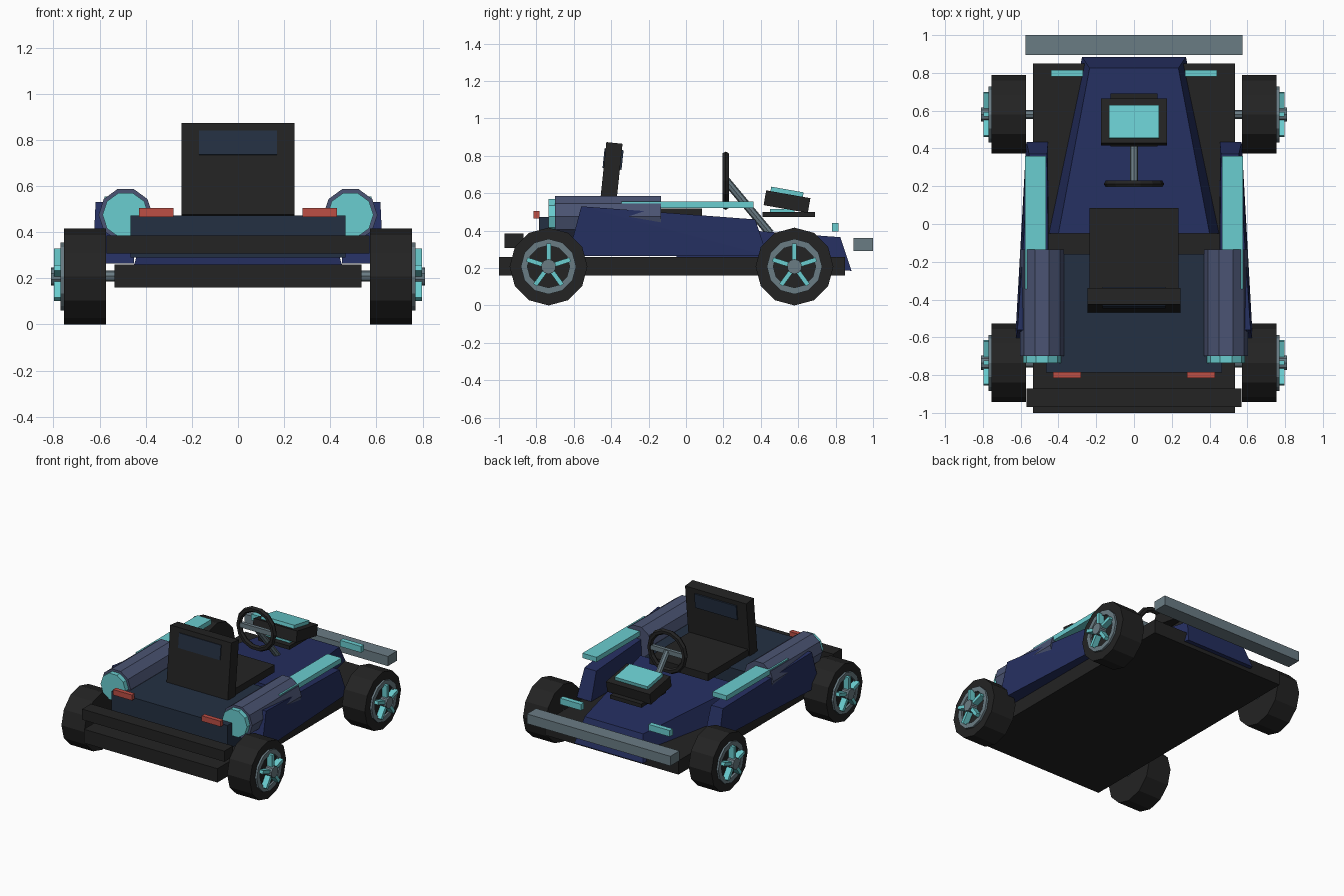
import bpy, bmesh, math
from mathutils import Vector, Matrix

if "Cube" in bpy.data.objects:
    bpy.data.objects.remove(bpy.data.objects["Cube"])


def material(name, hex_code):
    def lin(c):
        c /= 255
        return c / 12.92 if c <= 0.04045 else ((c + 0.055) / 1.055) ** 2.4
    m = bpy.data.materials.new(name)
    m.diffuse_color = (*[lin(int(hex_code[i:i + 2], 16)) for i in (0, 2, 4)], 1)
    m.use_nodes = True
    m.node_tree.nodes["Principled BSDF"].inputs["Base Color"].default_value = m.diffuse_color
    return m


BLACK = material("black", "232323")
NAVY = material("navy blue", "252F60")
SLATE = material("dark slate", "243042")
STEEL = material("steel blue", "4B5473")
GREY = material("grey", "6A7C84")
CYAN = material("cyan", "6ACDD0")
RED = material("red", "BC4E45")


def finish(name, bm, mat):
    bmesh.ops.recalc_face_normals(bm, faces=bm.faces)
    me = bpy.data.meshes.new(name)
    bm.to_mesh(me)
    bm.free()
    me.materials.append(mat)
    ob = bpy.data.objects.new(name, me)
    bpy.context.collection.objects.link(ob)
    return ob


def box(name, x, y, z, mat, tilt=0):
    """Box from ranges, tilted about x through its centre."""
    bm = bmesh.new()
    c = Vector([(r[0] + r[1]) / 2 for r in (x, y, z)])
    s = [r[1] - r[0] for r in (x, y, z)]
    bmesh.ops.create_cube(bm, size=1, matrix=Matrix.Translation(c)
                          @ Matrix.Rotation(math.radians(tilt), 4, 'X') @ Matrix.Diagonal((*s, 1)))
    return finish(name, bm, mat)


def hull(name, pts, mat):
    """Convex solid around a few corner points."""
    bm = bmesh.new()
    for p in pts:
        bm.verts.new(p)
    bmesh.ops.convex_hull(bm, input=bm.verts)
    bmesh.ops.dissolve_limit(bm, angle_limit=0.01, verts=bm.verts, edges=bm.edges)
    return finish(name, bm, mat)


def rod(name, a, b, r, sides, mat, spin=0):
    """Cylinder from point a to point b."""
    a, b = Vector(a), Vector(b)
    bm = bmesh.new()
    rot = (b - a).to_track_quat('Z', 'Y').to_matrix().to_4x4()
    bmesh.ops.create_cone(bm, cap_ends=True, segments=sides, radius1=r, radius2=r, depth=(b - a).length,
                          matrix=Matrix.Translation((a + b) / 2) @ rot @ Matrix.Rotation(spin, 4, 'Z'))
    return finish(name, bm, mat)


def lathe(name, profile, sides, mat, place):
    """Closed (radius, height) profile turned round z, then placed by a matrix."""
    bm = bmesh.new()
    rings = [[bm.verts.new(place @ Vector((r * math.cos(t), r * math.sin(t), h))) for r, h in profile]
             for t in [2 * math.pi * i / sides for i in range(sides)]]
    n = len(profile)
    for i in range(sides):
        p, q = rings[i], rings[(i + 1) % sides]
        for j in range(n):
            k = (j + 1) % n
            bm.faces.new((p[j], p[k], q[k], q[j]))
    return finish(name, bm, mat)


# Chassis, bumpers and rear deck
box("chassis", (-.535, .535), (-1, .85), (.16, .26), BLACK)
box("rear_bumper", (-.57, .57), (-.97, -.87), (.308, .385), BLACK)
box("front_bumper", (-.575, .575), (.895, 1), (.29, .36), GREY)
box("rear_deck", (-.465, .465), (-.785, -.16), (.29, .472), SLATE)

# Nose wedge
hull("nose", [(s * x, y, z) for s in (-1, 1) for x, y, z in
              ((.275, .885, .185), (.235, .825, .365), (.45, -.05, .26), (.40, -.05, .43))], NAVY)

# Seat
box("seat_base", (-.235, .235), (-.42, .085), (.465, .518), BLACK)
box("seat_back", (-.245, .245), (-.447, -.36), (.47, .87), BLACK, -6)
box("seat_panel", (-.168, .168), (-.441, -.339), (.73, .835), SLATE, -6)

# Steering wheel and column
hub = Vector((0, .212, .667))
ring = [(.14 + .02 * math.cos(a), .02 * math.sin(a)) for a in [math.pi * i / 3 for i in range(6)]]
lathe("steering_wheel", ring, 14, BLACK, Matrix.Translation(hub) @ Matrix.Rotation(math.pi / 2, 4, 'X'))
box("steering_bar", (-.13, .13), (.2, .225), (.65, .684), GREY)
rod("steering_column", (0, .215, .667), (0, .45, .385), .022, 8, GREY)

# Dashboard
box("dash_plate", (-.125, .125), (.41, .69), (.473, .5), BLACK)
box("dash_strip", (-.1, .1), (.45, .58), (.498, .515), CYAN)
box("dash_box", (-.175, .175), (.42, .66), (.515, .595), BLACK, -10)
box("dash_screen", (-.132, .132), (.452, .628), (.594, .62), CYAN, -10)

for s, side in ((-1, "left"), (1, "right")):
    def span(a, b):
        return tuple(sorted((s * a, s * b)))

    # Side pod with strip
    hull(f"{side}_pod", [(s * x, y, z) for x, y, z in (
        (.45, -.63, .265), (.63, -.63, .265), (.45, -.56, .53), (.617, -.56, .53),
        (.455, .435, .265), (.57, .435, .265), (.46, .37, .46), (.555, .37, .46))], NAVY)
    box(f"{side}_pod_strip", span(.465, .578), (-.345, .36), (.52, .555), CYAN)

    # Booster
    rod(f"{side}_booster", (s * .487, -.7, .475), (s * .487, -.135, .475), .117, 10, STEEL, math.pi / 10)
    rod(f"{side}_booster_glow", (s * .487, -.735, .475), (s * .487, -.69, .475), .1, 10, CYAN, math.pi / 10)

    # Lamps
    box(f"{side}_tail_light", span(.28, .43), (-.815, -.783), (.465, .505), RED)
    box(f"{side}_head_light", span(.27, .44), (.78, .815), (.395, .44), CYAN)

    for y, end in ((-.735, "rear"), (.58, "front")):
        tag = f"{end}_{side}"
        # Axle, tyre, rim ring, hub
        rod(f"{tag}_axle", (s * .4, y, .21), (s * .6, y, .21), .024, 8, GREY)
        rod(f"{tag}_tyre", (s * .573, y, .208), (s * .755, y, .208), .208, 12, BLACK)
        place = Matrix.Translation((s * .75, y, .208)) @ Matrix.Rotation(s * math.pi / 2, 4, 'Y')
        lathe(f"{tag}_rim", [(.148, 0), (.148, .019), (.113, .019), (.113, 0)], 12, GREY, place)
        rod(f"{tag}_hub", (s * .75, y, .208), (s * .81, y, .208), .04, 10, GREY)
        # Five spokes
        bm = bmesh.new()
        for i in range(5):
            bmesh.ops.create_cube(bm, size=1, matrix=Matrix.Translation((s * .775, y, .208))
                                  @ Matrix.Rotation(i * math.tau / 5, 4, 'X')
                                  @ Matrix.Translation((0, 0, .074)) @ Matrix.Diagonal((.045, .024, .096, 1)))
        finish(f"{tag}_spokes", bm, CYAN)
